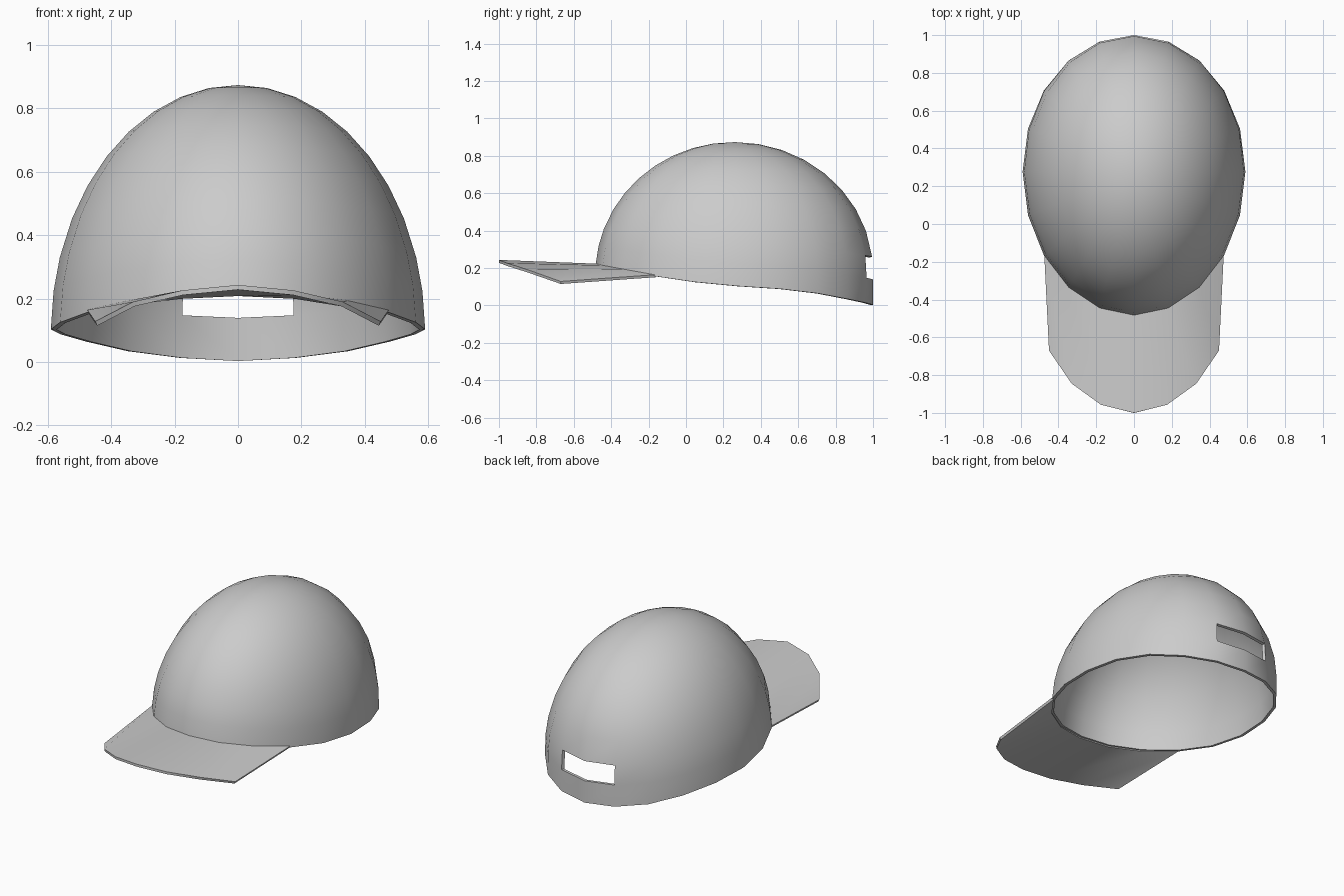
import bpy, bmesh, math

if "Cube" in bpy.data.objects:
    bpy.data.objects.remove(bpy.data.objects["Cube"])

SEG, TOP = 20, 0.873
# brim-line height every 18 degrees, from front to back
RIM = [0.215, 0.206, 0.186, 0.156, 0.125, 0.103, 0.088, 0.064, 0.034, 0.013, 0.003]
# height where the ellipsoid starts curving inward
EQUATOR = [0.16, 0.155, 0.14, 0.12, 0.10, 0.09, 0.10, 0.12, 0.15, 0.17, 0.18]


def outline(a, r):
    s = math.sin(a)
    return 0.59 * r * s, 0.257 - 0.743 * r * math.cos(a) + 0.02 * r * s * s


def finish(name, bm, thickness, angle):
    bmesh.ops.recalc_face_normals(bm, faces=bm.faces)
    # open shells: make sure the normals face up / outward
    if sum(f.normal.z * f.calc_area() for f in bm.faces) < 0:
        bmesh.ops.reverse_faces(bm, faces=bm.faces)
    me = bpy.data.meshes.new(name)
    bm.to_mesh(me)
    bm.free()
    ob = bpy.data.objects.new(name, me)
    bpy.context.collection.objects.link(ob)
    mod = ob.modifiers.new("thickness", 'SOLIDIFY')
    mod.thickness = thickness
    mod.offset = -1
    bpy.ops.object.select_all(action='DESELECT')
    ob.select_set(True)
    bpy.context.view_layer.objects.active = ob
    bpy.ops.object.modifier_apply(modifier=mod.name)
    bpy.ops.object.shade_smooth_by_angle(angle=math.radians(angle))
    return ob


# Crown: stacked elliptical rings from the sloped rim to the top
bm = bmesh.new()
levels = [math.sin(math.radians(9 * i)) for i in range(10)]
levels[2] = 0.295
rings = []
for f in levels:
    ring = []
    for k in range(SEG):
        j = min(k, SEG - k)
        z = RIM[j] + (TOP - RIM[j]) * f
        s = max(0, (z - EQUATOR[j]) / (TOP - EQUATOR[j]))
        x, y = outline(math.tau * k / SEG, math.sqrt(1 - s * s))
        ring.append(bm.verts.new((x, y, z)))
    rings.append(ring)
for i in range(len(rings) - 1):
    for k in range(SEG):
        # opening for the strap at the back
        if i == 1 and k in (SEG // 2 - 1, SEG // 2):
            continue
        n = (k + 1) % SEG
        bm.faces.new((rings[i][k], rings[i][n], rings[i + 1][n], rings[i + 1][k]))
apex = bm.verts.new((0, 0.262, TOP))
for k in range(SEG):
    bm.faces.new((rings[-1][k], rings[-1][(k + 1) % SEG], apex))
finish("crown", bm, 0.018, 40)

# Visor: curved strip from the front rim to the rounded outer edge
bm = bmesh.new()
edge = [(0, -1.0, 0.243), (0.175, -0.957, 0.226), (0.33, -0.845, 0.19), (0.45, -0.67, 0.128)]
rows = []
for k in range(-3, 4):
    j, side = abs(k), (1 if k >= 0 else -1)
    x, y = outline(math.radians(18 * k), 0.995)
    ex, ey, ez = edge[j]
    rows.append((bm.verts.new((x, y, RIM[j] + 0.008)),
                 bm.verts.new((ex * side, ey, ez))))
for a, b in zip(rows, rows[1:]):
    bm.faces.new((a[0], a[1], b[1], b[0]))
finish("visor", bm, 0.015, 35)
